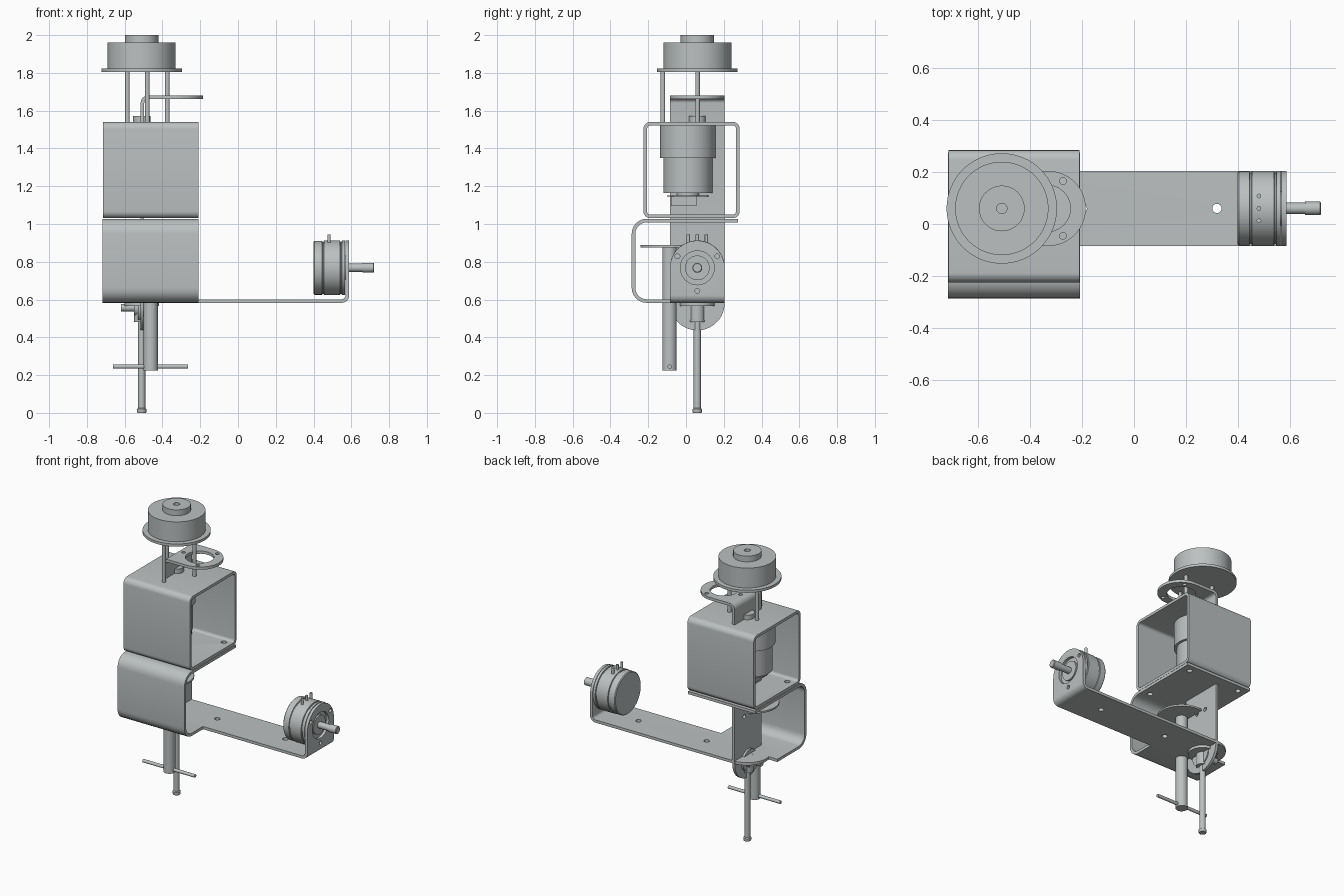
import bpy, bmesh, math
from mathutils import Vector

cube = bpy.data.objects.get("Cube")
if cube:
    bpy.data.objects.remove(cube, do_unlink=True)

GREY = (0.50, 0.53, 0.53, 1)
metal = bpy.data.materials.new("grey metal")
metal.use_nodes = True
metal.diffuse_color = GREY
metal.node_tree.nodes["Principled BSDF"].inputs["Base Color"].default_value = GREY

X, Y, Z = Vector((1, 0, 0)), Vector((0, 1, 0)), Vector((0, 0, 1))
THICK = 0.019       # sheet thickness
CX, CY = -0.51, 0.06  # main vertical axis
PARTS = []


def finish(name, bm):
    bmesh.ops.recalc_face_normals(bm, faces=bm.faces)
    mesh = bpy.data.meshes.new(name)
    bm.to_mesh(mesh)
    bm.free()
    mesh.materials.append(metal)
    ob = bpy.data.objects.new(name, mesh)
    bpy.context.collection.objects.link(ob)
    PARTS.append(ob)
    return ob


def lathe(name, profile, origin, axis=Z, n=48):
    """Closed solid turned from (radius, height) points around an axis."""
    bm = bmesh.new()
    turn = axis.to_track_quat('Z', 'Y')
    rings = []
    for r, h in profile:
        rings.append([bm.verts.new(Vector(origin) + turn @ Vector(
            (r * math.cos(k * math.tau / n), r * math.sin(k * math.tau / n), h))) for k in range(n)])
    for a, b in zip(rings, rings[1:]):
        for k in range(n):
            bm.faces.new((a[k], a[(k + 1) % n], b[(k + 1) % n], b[k]))
    bm.faces.new(rings[0][::-1])
    bm.faces.new(rings[-1])
    return finish(name, bm)


def rod(name, r, origin, length, axis=Z, n=32):
    return lathe(name, [(r, 0), (r, length)], origin, axis, n)


def box(name, lo, hi):
    bm = bmesh.new()
    bmesh.ops.create_cube(bm, size=1)
    for v in bm.verts:
        v.co = Vector([l + (c + 0.5) * (h - l) for c, l, h in zip(v.co, lo, hi)])
    return finish(name, bm)


def fillet(points, r, closed=False, steps=6):
    """Round the inner corners of a 2D path."""
    pts = [Vector(p) for p in points]
    out = []
    for i, p in enumerate(pts):
        if not closed and i in (0, len(pts) - 1):
            out.append(p)
            continue
        a = (pts[i - 1] - p).normalized()
        b = (pts[(i + 1) % len(pts)] - p).normalized()
        for k in range(steps + 1):
            t = k / steps * math.pi / 2
            out.append(p + a * r * (1 - math.sin(t)) + b * r * (1 - math.cos(t)))
    return out


def apply_modifiers(ob):
    dg = bpy.context.evaluated_depsgraph_get()
    mesh = bpy.data.meshes.new_from_object(ob.evaluated_get(dg))
    ob.modifiers.clear()
    ob.data = mesh


def sheet(name, stations, place, closed=False):
    """Bent sheet: stations are (u, v, half width), place maps (u, v, w) to space."""
    bm = bmesh.new()
    rows = [[bm.verts.new(place(u, v, s * w)) for s in (-1, 1)] for u, v, w in stations]
    for a, b in zip(rows, rows[1:] + (rows[:1] if closed else [])):
        bm.faces.new((a[0], a[1], b[1], b[0]))
    ob = finish(name, bm)
    solid = ob.modifiers.new("thickness", 'SOLIDIFY')
    solid.thickness = THICK
    solid.offset = 0
    solid.use_even_offset = True
    apply_modifiers(ob)
    return ob


def drill(ob, holes, axis):
    """Cut round holes given as (radius, centre)."""
    cutters = []
    for r, c in holes:
        cut = rod("drill", r, Vector(c) - axis * 0.05, 0.1, axis, 24)
        cut.hide_render = True
        mod = ob.modifiers.new("hole", 'BOOLEAN')
        mod.operation = 'DIFFERENCE'
        mod.solver = 'EXACT'
        mod.object = cut
        cutters.append(cut)
    apply_modifiers(ob)
    for cut in cutters:
        PARTS.remove(cut)
        bpy.data.objects.remove(cut, do_unlink=True)


# Two matching long brackets with rounded ends and a bent flange
R, LONG, SHORT = 0.145, 1.234, 0.32


def bracket(name, place):
    angles = [math.radians(4 + 86 * k / 12) for k in range(13)]
    ends = [(R * (1 - math.cos(a)), R * math.sin(a)) for a in angles]
    st = [(d, 0, w) for d, w in ends]
    st += [(p.x, p.y, R) for p in fillet([(R, 0), (LONG, 0), (LONG, SHORT - R)], 0.03)[1:-1]]
    st += [(LONG, SHORT - d, w) for d, w in reversed(ends)]
    return sheet(name, st, place)


def three(radius, turn=0):
    return [(radius * math.cos(turn + k * math.tau / 3), radius * math.sin(turn + k * math.tau / 3))
            for k in range(3)]


arm = bracket("arm_bracket", lambda u, v, w: (-0.655 + u, CY + w, 0.592 + v))
drill(arm, [(0.018, (0.32, CY, 0.59)), (0.018, (-0.2, CY, 0.59))], Z)
drill(arm, [(0.09, (0.577, CY, 0.768))] +
      [(0.013, (0.577, CY + a, 0.768 + b)) for a, b in three(0.122, -math.pi / 2)], X)

upright = bracket("upright_bracket", lambda u, v, w: (-0.506 + v, CY + w, 0.437 + u))
drill(upright, [(0.09, (-0.335, CY, 1.67))] +
      [(0.013, (-0.335 + a, CY + b, 1.67)) for a, b in three(0.122, math.pi)], Z)
drill(upright, [(0.014, (-0.506, CY + s * 0.04, 0.87)) for s in (-1, 1)], X)

# Square housing, open at both sides
place = lambda u, v, w: (-0.463 + w, u, v)
path = fillet([(-0.216, 1.04), (0.275, 1.04), (0.275, 1.531), (-0.216, 1.531)], 0.028, True)
housing = sheet("housing", [(p.x, p.y, 0.253) for p in path], place, True)
corners = [(0.018, (x, y, 1.03)) for x in (-0.265, -0.66) for y in (-0.16, 0.225)]
drill(housing, corners, Z)

# Clamp frame
path = fillet([(0.275, 1.018), (-0.278, 1.018), (-0.278, 0.592), (0.03, 0.592)], 0.07)
frame = sheet("clamp_frame", [(p.x, p.y, 0.255) for p in path], place)
drill(frame, corners, Z)

# Clamp screw, pad and handle
rod("clamp_screw", 0.038, (-0.462, -0.087, 0.225), 0.655)
rod("clamp_pad", 0.155, (-0.462, -0.087, 0.876), 0.012, n=48)
rod("clamp_handle", 0.011, (-0.662, -0.087, 0.245), 0.397, X)

# Motor inside the housing
lathe("motor", [(0.11, 1.145), (0.11, 1.152), (0.06, 1.152), (0.06, 1.165), (0.13, 1.165),
                (0.13, 1.35), (0.147, 1.35), (0.147, 1.528)], (CX, 0.01, 0))
rod("motor_boss", 0.046, (CX, CY, 1.52), 0.052)
box("motor_connector", (-0.56, -0.08, 1.095), (-0.46, 0.055, 1.146))

# Top wheel on three posts
lathe("top_wheel", [(0.213, 1.805), (0.213, 1.823), (0.18, 1.823), (0.18, 1.96), (0.088, 1.96),
                    (0.088, 2.0), (0.02, 2.0), (0.02, 1.97)], (CX, CY, 0), n=64)
for a, b in three(0.122, -math.pi / 2):
    rod("wheel_post", 0.012, (-0.48 + a, b, 1.53), 0.28)

# Rotary sensor on the arm flange
lathe("sensor_body", [(0.138, 0.40), (0.143, 0.405), (0.143, 0.445), (0.138, 0.447), (0.138, 0.453),
                      (0.145, 0.455), (0.145, 0.54), (0.138, 0.542), (0.138, 0.548), (0.145, 0.55),
                      (0.145, 0.566), (0.065, 0.566), (0.065, 0.58), (0.022, 0.58), (0.022, 0.66),
                      (0.026, 0.66), (0.026, 0.718), (0.022, 0.721)], (0, CY, 0.768), X)
for y in (-0.048, 0, 0.048):
    rod("sensor_pin", 0.009, (0.482, CY + y, 0.89), 0.055, n=16)

# Pointer shaft hanging under the round end of the arm
lathe("pointer_shaft", [(0.023, 0.0), (0.025, 0.005), (0.025, 0.02), (0.019, 0.025), (0.019, 0.48),
                        (0.04, 0.48), (0.04, 0.565), (0.092, 0.565), (0.092, 0.585)], (CX, CY, 0))
# Side shaft through the round end of the upright
lathe("side_shaft", [(0.02, -0.62), (0.02, -0.55), (0.045, -0.55), (0.045, -0.53),
                     (0.075, -0.53), (0.075, -0.49)], (0, CY, 0.557), X)

# Smooth round surfaces, keep edges sharp
bpy.ops.object.select_all(action='DESELECT')
for ob in PARTS:
    ob.select_set(True)
bpy.context.view_layer.objects.active = PARTS[0]
bpy.ops.object.shade_smooth_by_angle(angle=math.radians(30))
